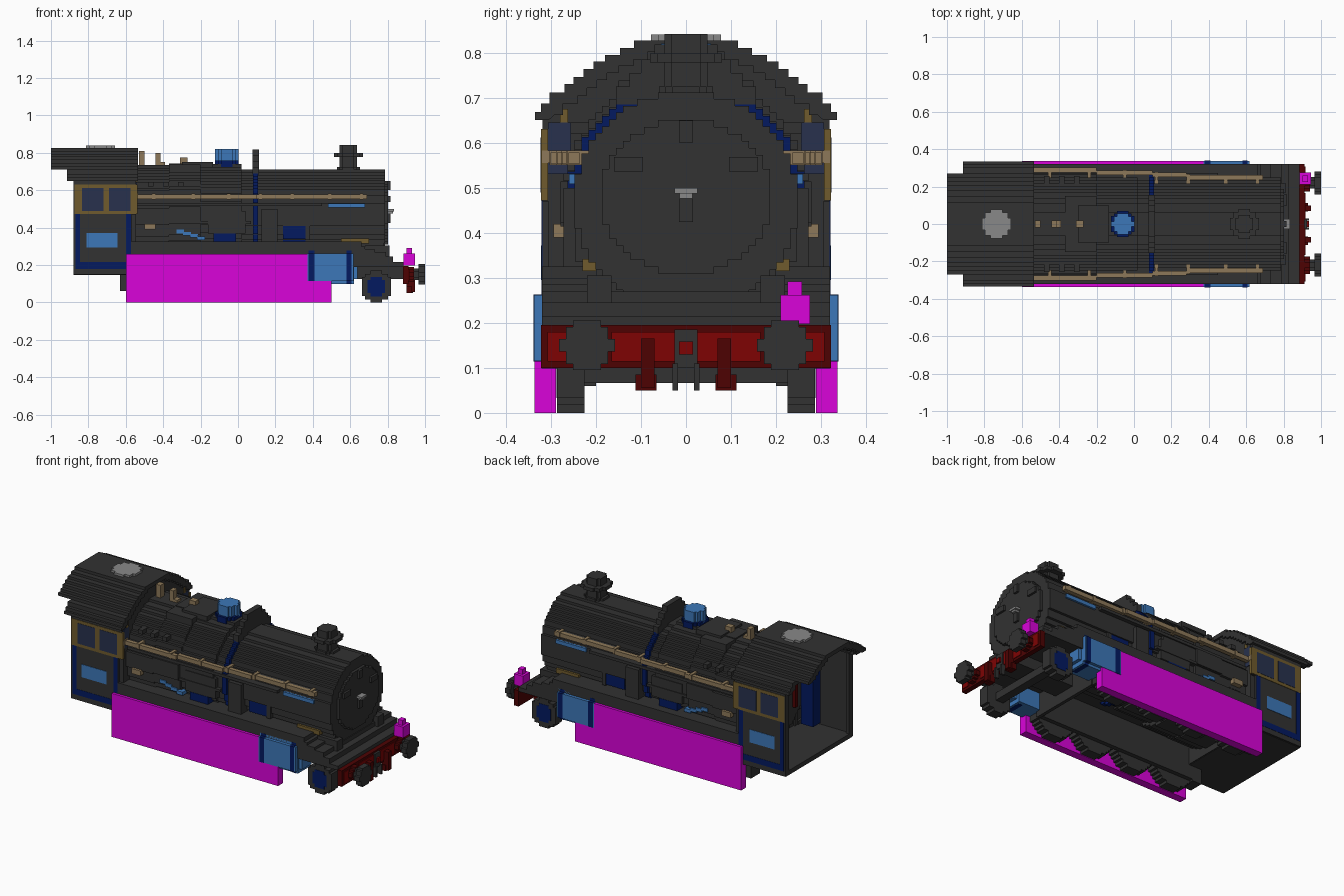
import bpy, bmesh, math
from mathutils import Vector

cube = bpy.data.objects.get("Cube")
if cube:
    bpy.data.objects.remove(cube, do_unlink=True)


def material(name, rgb):
    m = bpy.data.materials.new(name)
    m.use_nodes = True
    m.diffuse_color = (*rgb, 1)
    b = next(n for n in m.node_tree.nodes if n.type == 'BSDF_PRINCIPLED')
    b.inputs["Base Color"].default_value = (*rgb, 1)
    return m


DARK = material("charcoal", (0.032, 0.032, 0.032))
PINK = material("magenta", (0.7, 0.001, 0.7))
SKY = material("light blue", (0.046, 0.185, 0.48))
NAVY = material("dark blue", (0.001, 0.01, 0.118))
GOLD = material("dull gold", (0.16, 0.105, 0.026))
TAN = material("tan", (0.27, 0.19, 0.1))
MAROON = material("dark red", (0.075, 0.0008, 0.0008))
RED = material("red", (0.21, 0.001, 0.001))
GREY = material("grey", (0.25, 0.25, 0.25))
GLASS = material("window glass", (0.021, 0.031, 0.075))


def prism(name, pts, axis, a, b, mat):
    """Extrude a 2D outline along an axis from a to b."""
    place = {'x': lambda u, v, t: (t, u, v), 'y': lambda u, v, t: (u, t, v),
             'z': lambda u, v, t: (u, v, t)}[axis]
    bm = bmesh.new()
    face = bm.faces.new([bm.verts.new(place(u, v, a)) for u, v in pts])
    new = bmesh.ops.extrude_face_region(bm, geom=[face])["geom"]
    shift = Vector(place(0, 0, b - a))
    bmesh.ops.translate(bm, vec=shift, verts=[g for g in new if isinstance(g, bmesh.types.BMVert)])
    bmesh.ops.recalc_face_normals(bm, faces=bm.faces)
    me = bpy.data.meshes.new(name)
    bm.to_mesh(me)
    bm.free()
    me.materials.append(mat)
    ob = bpy.data.objects.new(name, me)
    bpy.context.collection.objects.link(ob)
    return ob


def box(name, x, y, z, mat):
    return prism(name, [(x[0], y[0]), (x[1], y[0]), (x[1], y[1]), (x[0], y[1])], 'z', z[0], z[1], mat)


def pair(name, x, y, z, mat):
    """The same box on both long sides."""
    box(name + "_back", x, y, z, mat)
    box(name + "_front", x, (-y[1], -y[0]), z, mat)


def stepped(r, cu=0, cv=0, cell=0.0155, rv=None):
    """Stair-stepped ellipse outline."""
    rv = rv or r
    n = max(2, round(rv / cell))
    h = rv / n
    side = []
    for k in range(-n, n):
        mid = (k + 0.5) / n
        w = max(cell, round(r * math.sqrt(1 - mid * mid) / cell) * cell)
        if side and abs(side[-1][0] - w) < 1e-6:
            side[-1] = (w, (k + 1) * h)
        else:
            side += [(w, k * h), (w, (k + 1) * h)]
    return [(cu + u, cv + v) for u, v in side] + [(cu - u, cv + v) for u, v in reversed(side)]


def disc(name, axis, c, r, a, b, mat, rv=None):
    return prism(name, stepped(r, c[0], c[1], rv=rv), axis, a, b, mat)


# Boiler, tapering in steps toward the smokebox
disc("firebox", 'x', (0, 0.46), 0.275, -0.55, -0.37, DARK)
disc("boiler_rear", 'x', (0, 0.468), 0.275, -0.37, -0.2, DARK)
disc("boiler_middle", 'x', (0, 0.478), 0.262, -0.2, 0.02, DARK)
disc("boiler_front", 'x', (0, 0.47), 0.25, 0.02, 0.785, DARK, rv=0.242)
disc("smokebox_door", 'x', (0, 0.48), 0.193, 0.78, 0.802, DARK, rv=0.17)
for y, z, w, h in ((0, 0.625, 0.016, 0.024), (0, 0.45, 0.016, 0.026),
                   (0.128, 0.552, 0.032, 0.016), (-0.128, 0.552, 0.032, 0.016)):
    box("door_clamp", (0.8, 0.815), (y - w, y + w), (z - h, z + h), DARK)
box("door_handle", (0.8, 0.835), (-0.026, 0.026), (0.487, 0.5), GREY)
box("door_handle_grip", (0.8, 0.83), (-0.014, 0.014), (0.476, 0.488), GREY)
disc("boiler_band", 'x', (0, 0.474), 0.263, 0.08, 0.108, NAVY)
prism("band_crest", [(-0.155, 0.685), (0.155, 0.685), (0.155, 0.725), (0.125, 0.725), (0.125, 0.755),
                     (0.1, 0.755), (0.1, 0.785), (0.07, 0.785), (0.07, 0.818), (-0.07, 0.818),
                     (-0.07, 0.785), (-0.1, 0.785), (-0.1, 0.755), (-0.125, 0.755),
                     (-0.125, 0.725), (-0.155, 0.725)], 'x', 0.077, 0.111, DARK)

# Chimney, dome, valves and whistles
disc("chimney_base", 'z', (0.59, 0), 0.06, 0.66, 0.725, DARK)
disc("chimney", 'z', (0.59, 0), 0.048, 0.7, 0.842, DARK)
disc("chimney_lip", 'z', (0.59, 0), 0.08, 0.778, 0.798, DARK)
disc("dome_base", 'z', (-0.06, 0), 0.07, 0.7, 0.76, NAVY)
disc("dome", 'z', (-0.06, 0), 0.055, 0.75, 0.82, SKY)
box("valve_cover", (-0.3, -0.135), (-0.1, 0.1), (0.7, 0.752), DARK)
box("firebox_cover", (-0.37, -0.2), (-0.15, 0.15), (0.66, 0.738), DARK)
for x0, x1, z0, z1 in ((-0.53, -0.5, 0.7, 0.81), (-0.44, -0.39, 0.7, 0.75), (-0.44, -0.415, 0.74, 0.8),
                       (-0.31, -0.27, 0.7, 0.775)):
    box("whistle", (x0, x1), (-0.018, 0.018), (z0, z1), TAN)

# Handrails with knobs following the taper
for x0, x1, y in ((-0.54, -0.2, 0.276), (-0.2, 0.1, 0.262), (0.1, 0.28, 0.25), (0.28, 0.69, 0.236)):
    pair("handrail", (x0, x1), (y, y + 0.025), (0.553, 0.578), TAN)
for x, y in ((-0.45, 0.276), (-0.24, 0.276), (-0.05, 0.262), (0.12, 0.25), (0.29, 0.24), (0.49, 0.236), (0.66, 0.236)):
    pair("handrail_knob", (x - 0.009, x + 0.009), (0.21, y + 0.027), (0.551, 0.583), TAN)
pair("handrail_end", (-0.545, -0.535), (0.27, 0.32), (0.555, 0.583), TAN)

# Fittings along the boiler sides
pair("ejector_pipe", (0.48, 0.68), (0.238, 0.26), (0.508, 0.53), SKY)
pair("upper_pipe", (-0.54, 0.45), (0.22, 0.272), (0.515, 0.532), DARK)
pair("lower_pipe", (-0.54, 0.07), (0.22, 0.272), (0.42, 0.435), DARK)
pair("pump", (-0.16, 0.04), (0.2, 0.268), (0.37, 0.49), DARK)
pair("air_pump", (0.125, 0.21), (0.2, 0.272), (0.32, 0.5), DARK)
pair("rear_box", (-0.38, -0.3), (0.2, 0.272), (0.44, 0.5), DARK)
pair("blue_box_forward", (0.24, 0.36), (0.18, 0.24), (0.34, 0.42), NAVY)
pair("blue_box_foot", (0.24, 0.36), (0.18, 0.205), (0.32, 0.34), NAVY)
pair("blue_box_bracket", (0.36, 0.385), (0.2, 0.245), (0.335, 0.43), DARK)
pair("blue_box_rear", (-0.13, -0.01), (0.18, 0.27), (0.32, 0.37), NAVY)
pair("injector_body", (-0.52, -0.43), (0.2, 0.265), (0.37, 0.42), DARK)
pair("injector", (-0.5, -0.44), (0.26, 0.294), (0.39, 0.42), TAN)
for i in range(4):
    x = -0.33 + 0.037 * i
    pair("feed_pipe", (x, x + 0.042), (0.22, 0.27), (0.37 - 0.012 * i, 0.39 - 0.012 * i), SKY)
pair("lubricator", (0.55, 0.7), (0.2, 0.23), (0.315, 0.342), GOLD)
for x in (-0.48, -0.4, -0.32):
    pair("washout_plug", (x, x + 0.028), (0.19, 0.257), (0.62, 0.645), DARK)

# Running board, frame plates and front deck
box("running_board", (-0.58, 0.66), (-0.32, 0.32), (0.258, 0.325), DARK)
pair("frame_plate", (-0.58, 0.48), (0.2, 0.226), (0.07, 0.262), DARK)
box("frame_crossmember", (0.46, 0.48), (-0.22, 0.22), (0.066, 0.262), DARK)
box("smokebox_saddle", (0.45, 0.78), (-0.2, 0.2), (0.2, 0.36), DARK)
prism("front_deck", [(0.6, 0.19), (0.6, 0.3), (0.68, 0.3), (0.68, 0.285), (0.73, 0.285), (0.73, 0.27),
                     (0.79, 0.27), (0.79, 0.245), (0.83, 0.245), (0.83, 0.215), (0.885, 0.215),
                     (0.885, 0.19)], 'y', -0.32, 0.32, DARK)
pair("deck_step", (0.68, 0.81), (0.165, 0.22), (0.2, 0.305), DARK)
box("front_frame", (0.46, 0.885), (-0.07, 0.07), (0.125, 0.2), DARK)
box("pony_axle", (0.71, 0.76), (-0.24, 0.24), (0.066, 0.11), DARK)

# Wheels, side skirts and cylinders
for s, side in ((1, "back"), (-1, "front")):
    for x in (-0.46, -0.19, 0.08, 0.35):
        disc("driving_wheel_" + side, 'y', (x, 0.13), 0.13, s * 0.225, s * 0.285, DARK)
    disc("pony_wheel_" + side, 'y', (0.74, 0.085), 0.085, s * 0.225, s * 0.286, DARK)
    disc("pony_hub_" + side, 'y', (0.74, 0.085), 0.052, s * 0.28, s * 0.288, NAVY)
pair("side_skirt", (-0.6, 0.5), (0.289, 0.336), (0, 0.26), PINK)
pair("cylinder_core", (0.37, 0.62), (0.2, 0.32), (0.1, 0.278), SKY)
pair("cylinder_cover", (0.372, 0.618), (0.3, 0.338), (0.115, 0.262), SKY)
pair("cylinder_end", (0.61, 0.64), (0.22, 0.31), (0.125, 0.25), SKY)
for x0, x1 in ((0.378, 0.41), (0.58, 0.608)):
    pair("cylinder_band", (x0, x1), (0.3, 0.339), (0.114, 0.263), NAVY)
    pair("cylinder_band_core", (x0, x1), (0.22, 0.321), (0.099, 0.279), NAVY)

# Buffer beam, buffers, coupling and lamp
box("buffer_beam", (0.882, 0.912), (-0.322, 0.322), (0.1, 0.195), MAROON)
box("beam_panel", (0.91, 0.916), (-0.165, 0.165), (0.114, 0.18), RED)
pair("beam_end_panel", (0.91, 0.916), (0.265, 0.308), (0.114, 0.18), RED)
for s in (1, -1):
    disc("buffer_socket", 'x', (s * 0.22, 0.15), 0.04, 0.9, 0.94, MAROON)
    disc("buffer_shank", 'x', (s * 0.22, 0.15), 0.031, 0.93, 0.98, DARK)
    disc("buffer_head", 'x', (s * 0.22, 0.15), 0.055, 0.966, 1.0, DARK)
pair("brake_hose", (0.9, 0.945), (0.07, 0.1), (0.055, 0.165), MAROON)
pair("brake_hose_end", (0.9, 0.93), (0.066, 0.112), (0.05, 0.085), MAROON)
box("coupling_plate", (0.9, 0.925), (-0.025, 0.025), (0.1, 0.185), DARK)
box("coupling_boss", (0.92, 0.935), (-0.015, 0.015), (0.13, 0.158), RED)
pair("coupling_link", (0.91, 0.935), (0.018, 0.03), (0.05, 0.11), DARK)
box("lamp", (0.885, 0.945), (0.21, 0.275), (0.197, 0.262), PINK)
box("lamp_top", (0.9, 0.93), (0.225, 0.258), (0.26, 0.292), PINK)

# Cab shell, open at the rear
pair("cab_side", (-0.88, -0.57), (0.3, 0.319), (0.15, 0.66), DARK)
pair("cab_side_upper", (-0.6, -0.545), (0.3, 0.319), (0.47, 0.66), DARK)
pair("cab_rear_post", (-0.88, -0.86), (0.285, 0.318), (0.15, 0.66), DARK)
box("cab_floor", (-0.88, -0.55), (-0.31, 0.31), (0.148, 0.175), DARK)
pair("cab_step", (-0.63, -0.57), (0.2, 0.285), (0.06, 0.16), DARK)
ROWS = [(0.65, 0.335), (0.668, 0.322), (0.687, 0.303), (0.712, 0.27), (0.73, 0.25), (0.746, 0.228),
        (0.764, 0.205), (0.78, 0.18), (0.795, 0.147), (0.81, 0.115), (0.827, 0)]


def stairs(rows, du=0, dv=0):
    """Right-hand stair outline going up."""
    out = []
    for (z, w), (z2, _) in zip(rows, rows[1:]):
        out += [(w - du, z - dv), (w - du, z2 - dv)]
    return out


def flip(pts):
    return [(-u, v) for u, v in reversed(pts)]


def arch(rows):
    """Stepped roof shell with an open underside."""
    outer = stairs(rows)
    base = rows[0][0]
    inner = [(rows[0][1] - 0.03, base)] + [p for p in stairs(rows, 0.03, 0.025) if p[1] > base]
    return outer + flip(outer) + flip(inner)[::-1] + inner[::-1]


prism("cab_roof", arch(ROWS), 'x', -0.915, -0.535, DARK)
prism("roof_overhang", arch(ROWS[3:]), 'x', -1.0, -0.91, DARK)
wall = [(0.305, 0.15), (0.305, 0.66)] + stairs(ROWS[1:], 0.02, 0.012)
prism("cab_front_wall", wall + flip(wall), 'x', -0.57, -0.545, DARK)
disc("roof_ventilator", 'z', (-0.735, 0), 0.078, 0.815, 0.84, GREY)

# Cab side panels, windows and number plate
for x, z in (((-0.87, -0.845), (0.18, 0.475)), ((-0.6, -0.572), (0.18, 0.475)), ((-0.87, -0.572), (0.18, 0.215))):
    pair("cab_lining", x, (0.313, 0.3205), z, NAVY)
pair("window_surround", (-0.875, -0.537), (0.306, 0.3215), (0.472, 0.63), GOLD)
for x in ((-0.835, -0.72), (-0.69, -0.575)):
    pair("side_window", x, (0.317, 0.323), (0.49, 0.612), GLASS)
pair("side_plate", (-0.81, -0.645), (0.314, 0.3215), (0.295, 0.372), SKY)
pair("cab_front_window", (-0.547, -0.541), (0.255, 0.306), (0.53, 0.645), GLASS)
pair("cab_front_trim", (-0.547, -0.54), (0.262, 0.28), (0.645, 0.675), GOLD)

# Cab controls on the rear of the firebox
disc("backhead", 'x', (0, 0.42), 0.22, -0.62, -0.56, DARK)
pair("control_stand", (-0.7, -0.62), (0.2, 0.27), (0.2, 0.52), NAVY)
pair("control_pipe", (-0.64, -0.6), (0.12, 0.145), (0.33, 0.6), MAROON)
box("gauge_shelf", (-0.64, -0.57), (-0.16, 0.16), (0.6, 0.635), GOLD)
box("fire_door", (-0.635, -0.61), (-0.06, 0.06), (0.3, 0.4), GOLD)
